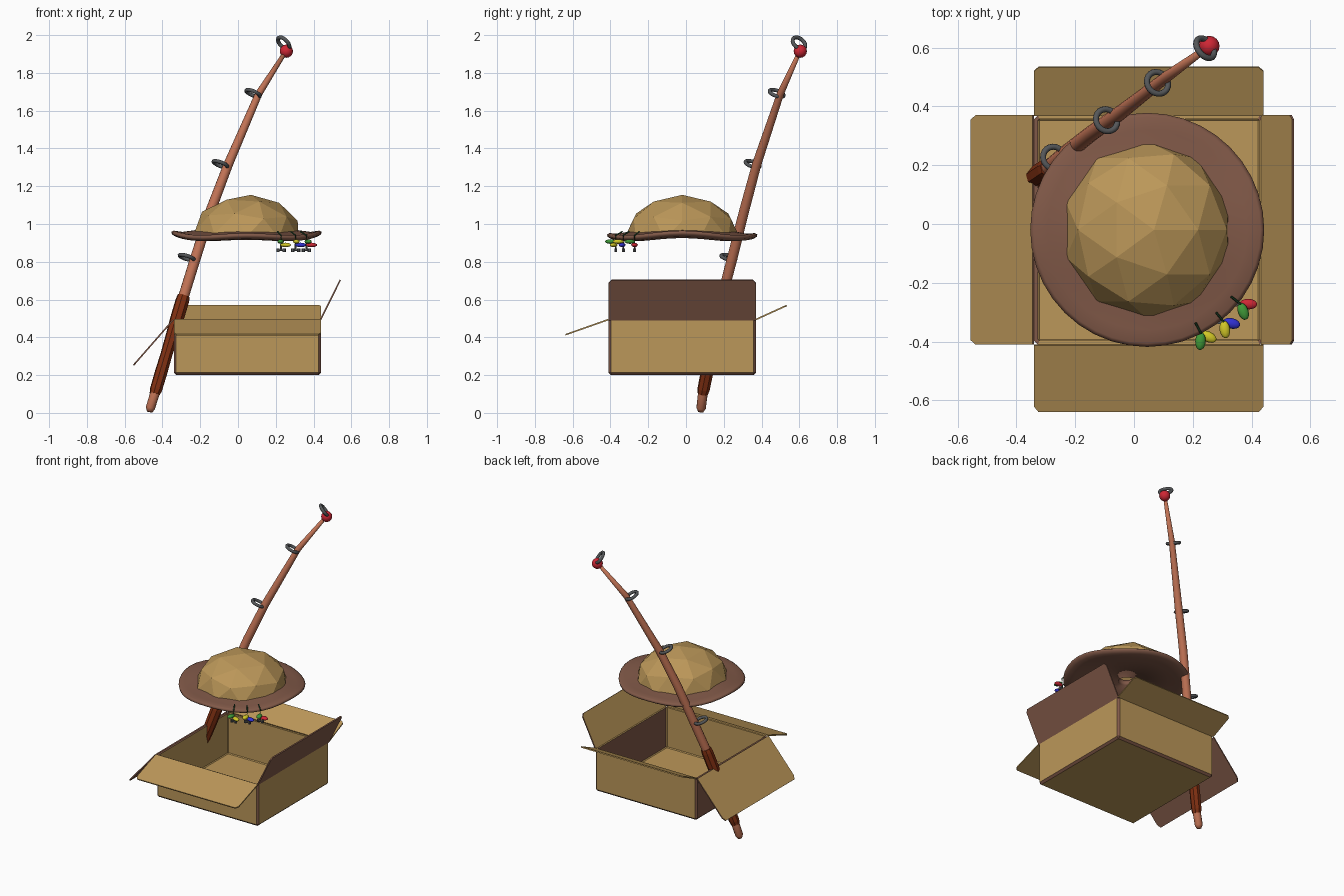
import bpy, bmesh, math
from mathutils import Vector, Matrix

if "Cube" in bpy.data.objects:
    bpy.data.objects.remove(bpy.data.objects["Cube"])


def mat(name, c):
    m = bpy.data.materials.new(name)
    m.diffuse_color = (*c, 1)
    m.use_nodes = True
    m.node_tree.nodes["Principled BSDF"].inputs["Base Color"].default_value = m.diffuse_color
    return m


TAN = mat("cardboard_tan", (0.50, 0.31, 0.10))
BROWN = mat("dark_brown", (0.22, 0.10, 0.065))
WOOD = mat("rod_wood", (0.53, 0.17, 0.09))
GRIP = mat("grip_red_brown", (0.22, 0.03, 0.006))
GREY = mat("metal_grey", (0.09, 0.095, 0.10))
RED = mat("red", (0.62, 0.02, 0.035))
GREEN = mat("green", (0.05, 0.32, 0.04))
YELLOW = mat("yellow", (0.65, 0.58, 0.02))
BLUE = mat("blue", (0.03, 0.03, 0.65))
DARK_GREEN = mat("dark_green", (0.02, 0.08, 0.03))


def finish(bm, name, mats, smooth=False):
    me = bpy.data.meshes.new(name)
    bm.to_mesh(me)
    bm.free()
    for m in mats:
        me.materials.append(m)
    for p in me.polygons:
        p.use_smooth = smooth
    ob = bpy.data.objects.new(name, me)
    bpy.context.collection.objects.link(ob)
    return ob


def sweep(name, pts, radii, sides, m, smooth=False):
    """Capped tube through points with a radius at each."""
    bm = bmesh.new()
    pts = [Vector(p) for p in pts]
    rings = []
    for i, (p, r) in enumerate(zip(pts, radii)):
        d = pts[min(i + 1, len(pts) - 1)] - pts[max(i - 1, 0)]
        q = d.to_track_quat('Z', 'Y')
        rings.append([bm.verts.new(p + q @ Vector((r * math.cos(a), r * math.sin(a), 0)))
                      for a in (2 * math.pi * k / sides for k in range(sides))])
    for a, b in zip(rings, rings[1:]):
        for k in range(sides):
            j = (k + 1) % sides
            bm.faces.new((a[k], a[j], b[j], b[k]))
    bm.faces.new(rings[0][::-1])
    bm.faces.new(rings[-1])
    return finish(bm, name, [m], smooth)


def ball(name, loc, scale, m, direction=(0, 0, 1), seg=12):
    bm = bmesh.new()
    bmesh.ops.create_uvsphere(bm, u_segments=seg, v_segments=8, radius=1)
    rot = Vector(direction).to_track_quat('Z', 'Y').to_matrix().to_4x4()
    bm.transform(Matrix.Translation(loc) @ rot @ Matrix.Diagonal((*scale, 1)))
    return finish(bm, name, [m], True)


# Cardboard box: outer slots 0-2 map to inner slots 3-5
X0, X1, Y0, Y1, ZB, ZT = -0.34, 0.44, -0.41, 0.37, 0.20, 0.49
SLOTS = [TAN, BROWN, TAN, TAN, TAN, BROWN]


def thicken(ob, t):
    s = ob.modifiers.new("thickness", 'SOLIDIFY')
    s.thickness, s.offset, s.material_offset = t, -1, 3


bm = bmesh.new()
bmesh.ops.create_cube(bm, size=1)
bm.transform(Matrix.Translation(((X0 + X1) / 2, (Y0 + Y1) / 2, (ZB + ZT) / 2))
             @ Matrix.Diagonal((X1 - X0, Y1 - Y0, ZT - ZB, 1)))
top = [f for f in bm.faces if f.normal.z > 0.9 or f.calc_center_median().z > ZT - 0.01]
bmesh.ops.delete(bm, geom=top, context='FACES_ONLY')
bmesh.ops.bevel(bm, geom=[e for e in bm.edges if len(e.link_faces) == 2],
                offset=0.013, segments=1, affect='EDGES')
bm.normal_update()
for f in bm.faces:
    n = f.normal
    f.material_index = 1 if max(map(abs, n)) < 0.95 or n.x < -0.9 else 2 if n.x > 0.9 else 0
thicken(finish(bm, "box_body", SLOTS), 0.014)


# Box flaps with clipped outer corners
def flap(name, a, b, out, slot):
    a, b, out = Vector(a), Vector(b), Vector(out)
    along = (b - a).normalized() * 0.015
    pts = [a, b, b + out * 0.92, b + out - along, a + out + along, a + out * 0.92]
    bm = bmesh.new()
    f = bm.faces.new([bm.verts.new(p) for p in pts])
    f.normal_update()
    if f.normal.z > 0:
        f.normal_flip()
    f.material_index = slot
    thicken(finish(bm, name, SLOTS), 0.008)


flap("flap_left", (X0, Y0, ZT), (X0, Y1, ZT), (-0.21, 0, -0.24), 1)
flap("flap_right", (X1, Y0, ZT), (X1, Y1, ZT), (0.105, 0, 0.212), 1)
flap("flap_front", (X0, Y0, ZT), (X1, Y0, ZT), (0, -0.227, -0.08), 0)
flap("flap_back", (X0, Y1, ZT), (X1, Y1, ZT), (0, 0.165, 0.075), 0)

# Fishing rod: bent tapering pole, grip, tip ball
ROD = [(-0.468, 0.078, 0.005), (-0.464, 0.080, 0.025), (-0.438, 0.09, 0.11), (-0.29, 0.19, 0.61),
       (-0.225, 0.245, 0.82), (-0.145, 0.308, 1.07), (-0.052, 0.374, 1.315),
       (0.11, 0.50, 1.69), (0.254, 0.603, 1.915)]
sweep("rod_pole", ROD, [0.014, 0.025, 0.026, 0.028, 0.028, 0.027, 0.025, 0.019, 0.011], 14, WOOD, True)
g0, g1 = Vector(ROD[2]), Vector(ROD[3])
sweep("rod_grip", [g0.lerp(g1, t) for t in (-0.02, 0.03, 0.2, 0.4, 0.6, 0.8, 0.97, 1.02)],
      [0.028, 0.033, 0.034, 0.032, 0.034, 0.037, 0.037, 0.033], 8, GRIP)
ball("rod_tip_ball", (0.256, 0.605, 1.915), (0.035,) * 3, RED, seg=16)

# Line guide rings
guides = [((-0.272, 0.225, 0.823), (0.31, 0.25, 1)), ((-0.093, 0.353, 1.317), (0.38, 0.3, 1)),
          ((0.08, 0.48, 1.692), (0.42, 0.34, 1)), ((0.242, 0.598, 1.957), (0.62, 0.5, 0.6))]
for i, (loc, n) in enumerate(guides):
    bpy.ops.mesh.primitive_torus_add(major_segments=20, minor_segments=8, major_radius=0.039,
                                     minor_radius=0.0105, location=loc,
                                     rotation=Vector(n).to_track_quat('Z', 'Y').to_euler())
    ob = bpy.context.object
    ob.name = "line_guide_%d" % (i + 1)
    ob.data.materials.append(GREY)
    bpy.ops.object.shade_smooth()

# Hat brim: wavy disc with upturned edge and small centre hole
HX, HY = 0.045, -0.02
profile = [(0.05, 0.925), (0.27, 0.927), (0.33, 0.915), (0.375, 0.919), (0.395, 0.93), (0.398, 0.942),
           (0.385, 0.95), (0.34, 0.947), (0.27, 0.962), (0.05, 0.962)]
N = 40
bm = bmesh.new()
cols = []
for k in range(N):
    a = 2 * math.pi * k / N
    wave = 0.009 * math.cos(4 * a) + 0.007 * math.cos(2 * a)
    cols.append([bm.verts.new((HX + r * math.cos(a), HY + r * math.sin(a),
                               z + wave * max(0, (r - 0.2) / 0.2))) for r, z in profile])
P = len(profile)
for k in range(N):
    a, b = cols[k], cols[(k + 1) % N]
    for i in range(P):
        j = (i + 1) % P
        bm.faces.new((a[i], b[i], b[j], a[j]))
bmesh.ops.recalc_face_normals(bm, faces=bm.faces)
finish(bm, "hat_brim", [BROWN], True)

# Hat crown: faceted half icosphere
bm = bmesh.new()
bmesh.ops.create_icosphere(bm, subdivisions=2, radius=1)
bm.transform(Matrix.Translation((HX, HY, 0.935)) @ Matrix.Diagonal((0.292, 0.302, 0.22, 1))
             @ Matrix.Rotation(0.08, 4, 'Y'))
bmesh.ops.bisect_plane(bm, geom=bm.verts[:] + bm.edges[:] + bm.faces[:], plane_co=(0, 0, 0.945),
                       plane_no=(0, 0, 1), clear_inner=True)
finish(bm, "hat_crown", [TAN])

# Fishing flies hung on the brim edge
flies = [((0.228, -0.372), GREEN, YELLOW), ((0.305, -0.332), YELLOW, BLUE), ((0.362, -0.272), GREEN, RED)]
for i, ((x, y), ca, cb) in enumerate(flies):
    tag = "_%d" % (i + 1)
    out = Vector((x - HX, y - HY, 0)).normalized()
    base = math.atan2(out.y, out.x)
    c = Vector((x, y, 0.895))
    sweep("fly_thread" + tag, [c - out * 0.04 + Vector((0, 0, 0.065)), c + Vector((0, 0, 0.045)), c],
          [0.004] * 3, 6, DARK_GREEN)
    for nm, col, turn, dz in (("a", ca, -0.55, 0.012), ("b", cb, 0.65, -0.006)):
        d = Vector((math.cos(base + turn), math.sin(base + turn), 0))
        ball("fly_feather_" + nm + tag, c + d * 0.027 + Vector((0, 0, dz)),
             (0.018, 0.012, 0.03), col, d, 8)
    sweep("fly_hook_shank" + tag, [c, c - Vector((0, 0, 0.034))], [0.005] * 2, 6, GREY)
    for s in (-1, 1):
        p = c + Vector((s * 0.016, 0, -0.034))
        sweep("fly_hook_end" + tag, [p - Vector((0, 0, 0.008)), p + Vector((0, 0, 0.008))],
              [0.009] * 2, 6, GREY)
    q = c - Vector((0, 0, 0.034))
    sweep("fly_hook_bar" + tag, [q - Vector((0.02, 0, 0)), q + Vector((0.02, 0, 0))], [0.006] * 2, 6, GREY)
